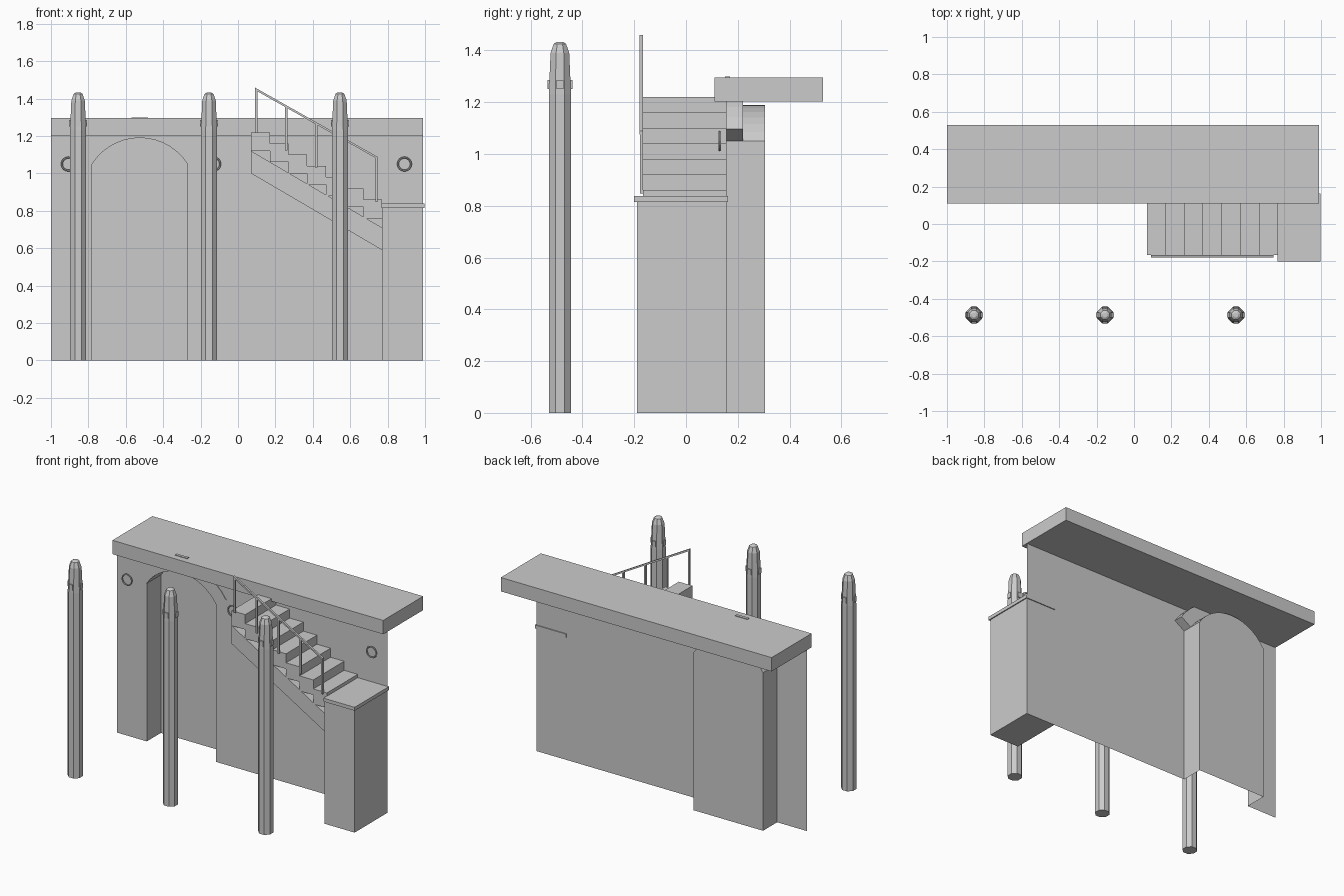
import bpy, bmesh, math
from mathutils import Vector

if "Cube" in bpy.data.objects:
    bpy.data.objects.remove(bpy.data.objects["Cube"])


def make(name, bm):
    me = bpy.data.meshes.new(name)
    bm.to_mesh(me)
    bm.free()
    ob = bpy.data.objects.new(name, me)
    bpy.context.collection.objects.link(ob)
    return ob


def add_box(bm, x0, x1, y0, y1, z0, z1):
    vs = bmesh.ops.create_cube(bm, size=1)["verts"]
    for v in vs:
        v.co = Vector((x0 + (v.co.x + .5) * (x1 - x0),
                       y0 + (v.co.y + .5) * (y1 - y0),
                       z0 + (v.co.z + .5) * (z1 - z0)))


def box(name, *dims):
    bm = bmesh.new()
    add_box(bm, *dims)
    return make(name, bm)


def add_prism(bm, pts, y0, y1):
    # closed x-z outline extruded along y
    f = bm.faces.new([bm.verts.new((x, y0, z)) for x, z in pts])
    ext = bmesh.ops.extrude_face_region(bm, geom=[f], use_keep_orig=True)
    for v in ext["geom"]:
        if isinstance(v, bmesh.types.BMVert):
            v.co.y = y1
    bmesh.ops.recalc_face_normals(bm, faces=bm.faces)


def arc(r, n=14):
    a0 = math.radians(32.4)
    return [(CX + r * math.cos(a), CZ + r * math.sin(a))
            for a in (math.pi - a0 - (math.pi - 2 * a0) * i / n for i in range(n + 1))]


WALL_Y, BACK_Y = 0.157, 0.305
CX, CZ, R = -0.525, 0.888, 0.302

# roof slab
box("roof_slab", -1, 0.99, 0.11, 0.53, 1.203, 1.295)

# wall sheet with a recessed arched alcove
opening = [(CX - .255, 0)] + arc(R) + [(CX + .255, 0)]
bm = bmesh.new()
front = [bm.verts.new((x, WALL_Y, z)) for x, z in opening]
back = [bm.verts.new((x, BACK_Y, z)) for x, z in opening]
corners = [bm.verts.new((x, WALL_Y, z)) for x, z in
           [(.99, 0), (.99, 1.203), (-1, 1.203), (-1, 0)]]
bm.faces.new(front + corners)
bm.faces.new(back)
for i in range(len(front) - 1):
    bm.faces.new((front[i], front[i + 1], back[i + 1], back[i]))
bmesh.ops.recalc_face_normals(bm, faces=bm.faces)
make("wall_with_alcove", bm)

# arch surround and keystone
bm = bmesh.new()
add_prism(bm, arc(R) + arc(0.39)[::-1], 0.153, 0.22)
make("arch_surround", bm)
box("keystone", CX - .045, CX + .045, 0.151, 0.17, 1.188, 1.299)

# landing pillar and cap
box("landing_pillar", 0.77, 0.99, -0.19, 0.157, 0, 0.815)
box("landing_cap", 0.767, 0.997, -0.2, 0.163, 0.815, 0.838)

# seven steps on a sloping support
bm = bmesh.new()
for i in range(7):
    x, top = 0.07 + 0.1 * i, 1.22 - 0.06 * i
    add_box(bm, x, x + 0.1, -0.167, WALL_Y, top - 0.1, top)
make("steps", bm)
bm = bmesh.new()
add_prism(bm, [(.07, 1.12), (.77, .71), (.77, .59), (.07, 1.0)], -0.167, 0.155)
make("stair_support", bm)

# railing
bm = bmesh.new()
for i in range(5):
    x = 0.097 + 0.161 * i
    z = 1.45 - 0.57 * (x - 0.097)
    add_box(bm, x - .006, x + .006, -0.178, -0.166, z - .235, z)
add_prism(bm, [(.091, 1.459), (.747, 1.088), (.747, 1.076), (.091, 1.446)], -0.179, -0.166)
make("stair_railing", bm)

# wall rings
for i, x in enumerate((-0.907, -0.13, 0.89)):
    bpy.ops.mesh.primitive_torus_add(major_segments=16, minor_segments=6,
                                     major_radius=0.035, minor_radius=0.005,
                                     location=(x, 0.13, 1.05),
                                     rotation=(math.pi / 2, 0, 0))
    bpy.context.object.name = f"wall_ring_{i + 1}"

# octagonal posts with a tapered head and four small lugs
profile = [(.043, 0), (.043, 1.23), (.036, 1.39), (.024, 1.425), (.012, 1.433)]
for i, px in enumerate((-0.855, -0.155, 0.545)):
    py = -0.487
    bm = bmesh.new()
    rings = []
    for r, z in profile:
        rr = r / math.cos(math.pi / 8)
        rings.append([bm.verts.new((px + rr * math.cos(math.pi / 4 * (k + .5)),
                                    py + rr * math.sin(math.pi / 4 * (k + .5)), z))
                      for k in range(8)])
    for a, b in zip(rings, rings[1:]):
        for k in range(8):
            m = (k + 1) % 8
            bm.faces.new((a[k], a[m], b[m], b[k]))
    bm.faces.new(rings[0][::-1])
    bm.faces.new(rings[-1])
    for sx, sy in ((1, 0), (-1, 0), (0, 1), (0, -1)):
        cx, cy = px + sx * .041, py + sy * .041
        hx, hy = (.007, .014) if sx else (.014, .007)
        add_box(bm, cx - hx, cx + hx, cy - hy, cy + hy, 1.25, 1.285)
    make(f"post_{i + 1}", bm)
